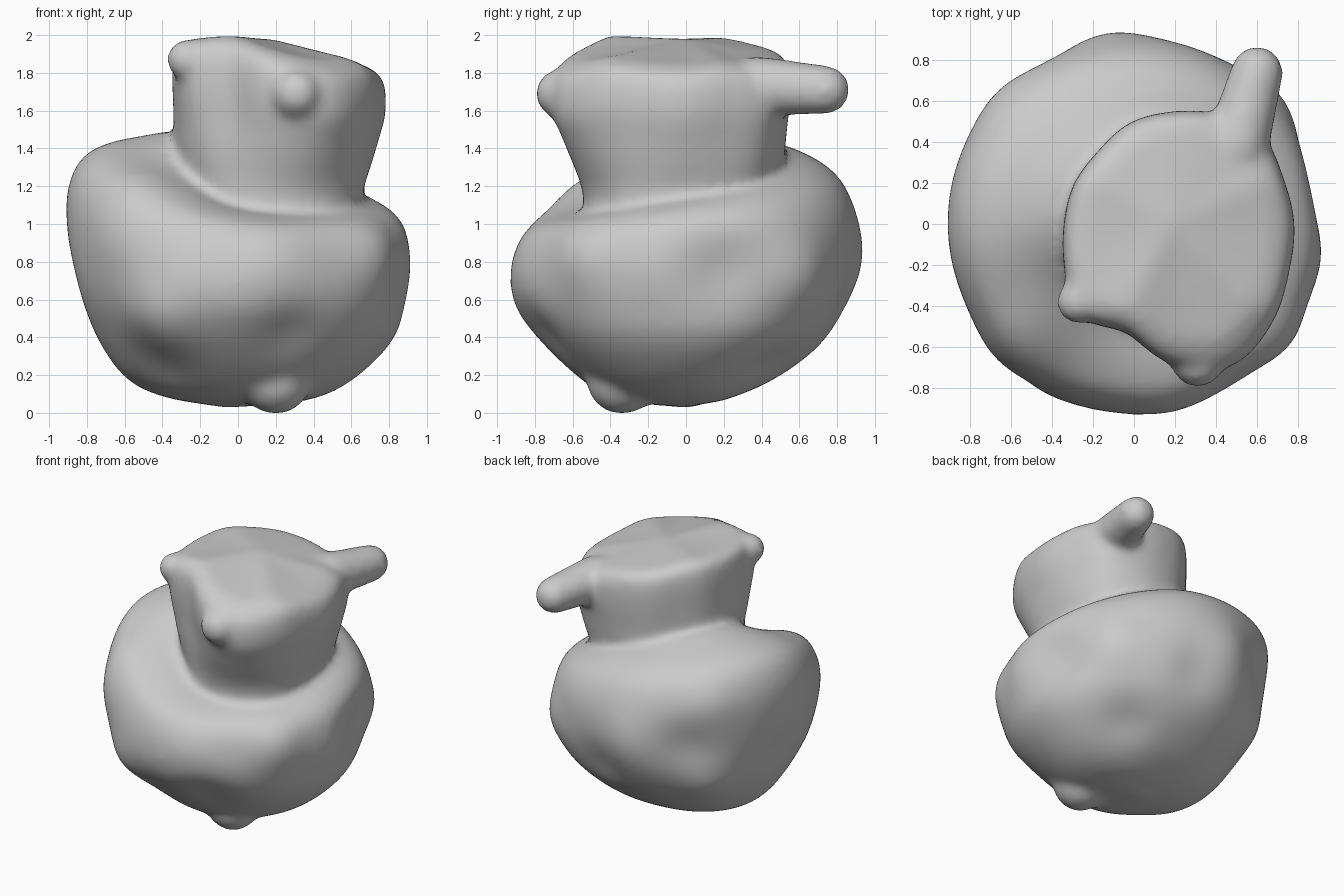
import bpy, bmesh, math
from mathutils import Vector

cube = bpy.data.objects.get("Cube")
if cube:
    bpy.data.objects.remove(cube, do_unlink=True)

SIDES = 64
bm = bmesh.new()


def around(values, angle):
    """Smooth closed curve through values given at equal steps round a circle."""
    n = len(values)
    t = angle / math.tau * n
    i = int(t)
    w = t - i
    a, b, c, d = (values[(i + k) % n] for k in (-1, 0, 1, 2))
    return b + w / 2 * (c - a + w * (2 * a - 5 * b + 4 * c - d + w * (3 * (b - c) + d - a)))


def rounded(rings):
    """Cut the corners between rings so the profile curves."""
    new = [rings[0]]
    for a, b in zip(rings, rings[1:]):
        for w in (.25, .75):
            new.append([p.lerp(q, w) for p, q in zip(a, b)])
    return new + [rings[-1]]


def loft(rings, bottom, top):
    """Skin closed rings of points and close both ends with a fan."""
    rings = rounded(rounded(rings))
    loops = [[bm.verts.new(p) for p in ring] for ring in rings]
    for a, b in zip(loops, loops[1:]):
        for i in range(SIDES):
            j = (i + 1) % SIDES
            bm.faces.new((a[i], a[j], b[j], b[i]))
    lo, hi = bm.verts.new(bottom), bm.verts.new(top)
    for i in range(SIDES):
        j = (i + 1) % SIDES
        bm.faces.new((lo, loops[0][j], loops[0][i]))
        bm.faces.new((hi, loops[-1][i], loops[-1][j]))


def horn(tip, tip_r, root, root_r):
    """Tapered rounded prong: the hull of two balls."""
    part = bmesh.new()
    for centre, r in ((tip, tip_r), (root, root_r)):
        ball = bmesh.ops.create_icosphere(part, subdivisions=3, radius=r)
        bmesh.ops.translate(part, verts=ball["verts"], vec=centre)
    out = bmesh.ops.convex_hull(part, input=part.verts[:])
    inner = [g for g in out["geom_interior"] if isinstance(g, bmesh.types.BMVert)]
    bmesh.ops.delete(part, geom=inner, context="VERTS")
    temp = bpy.data.meshes.new("horn")
    part.to_mesh(temp)
    part.free()
    bm.from_mesh(temp)
    bpy.data.meshes.remove(temp)


angles = [math.tau * i / SIDES for i in range(SIDES)]

# Lumpy body: radius and height on the left, back, right and front
profiles = [
    [(.15, .05), (.42, .08), (.63, .19), (.84, .4), (.89, .6), (.9, .8), (.89, 1.02), (.74, 1.13), (.45, 1.19)],
    [(.1, .06), (.22, .08), (.47, .18), (.74, .38), (.88, .6), (.92, .8), (.9, 1.1), (.78, 1.31), (.45, 1.43)],
    [(.15, .05), (.4, .09), (.6, .18), (.75, .4), (.86, .65), (.91, .95), (.91, 1.23), (.79, 1.42), (.4, 1.48)],
    [(.15, .05), (.4, .08), (.58, .2), (.79, .4), (.92, .58), (.93, .78), (.85, .99), (.7, 1.06), (.45, 1.11)],
]
rings = []
for level in zip(*profiles):
    ring = []
    for a in angles:
        r = around([p[0] for p in level], a)
        z = around([p[1] for p in level], a)
        ring.append(Vector((r * math.cos(a), r * math.sin(a), z)))
    rings.append(ring)
loft(rings, (0, 0, .04), (.18, 0, 1.3))

# Neck and head: round neck blending into a cornered rim, under a sloping flat top
neck = [.47, .5, .49, .48, .51, .52, .54, .54]
rim = [.6, .59, .62, .58, .545, .53, .5, .51, .52, .56, .63, .57, .68, .75, .69, .62]
levels = [(0, 1, 0), (.16, 1, .03), (.38, 1.02, .4), (.55, 1, .75), (.7, 1, 1),
          (.85, 1.01, 1), (.96, .99, 1), (1, .93, 1), (1, .8, 1)]
rings = []
for f, scale, blend in levels:
    ring = []
    for a in angles:
        r = scale * (around(neck, a) * (1 - blend) + around(rim, a) * blend)
        x, y = .18 + r * math.cos(a), r * math.sin(a)
        droop = .36 * x * x + .45 * max(0, -y - .4) + .3 * max(0, y - .2)
        ring.append(Vector((x, y, 1.05 + f * (.96 - droop))))
    rings.append(ring)
loft(rings, (.18, 0, 1.05), (.18, 0, 1.99))

# Snout, ear and rear prong
horn((.31, -.67, 1.7), .13, (.34, -.35, 1.64), .27)
horn((-.27, -.38, 1.88), .11, (.05, -.12, 1.74), .2)
horn((.6, .74, 1.72), .13, (.5, .38, 1.74), .16)

# Rounded feet under the body
horn((.2, -.34, .19), .19, (.1, -.2, .45), .36)
horn((-.05, 0, .16), .13, (0, 0, .5), .3)

mesh = bpy.data.meshes.new("lumpy_pot")
bm.to_mesh(mesh)
bm.free()
pot = bpy.data.objects.new("lumpy_pot", mesh)
bpy.context.collection.objects.link(pot)
bpy.context.view_layer.objects.active = pot
pot.select_set(True)

# Fuse all parts into one soft skin
remesh = pot.modifiers.new("fuse", "REMESH")
remesh.mode = "VOXEL"
remesh.voxel_size = .025
soften = pot.modifiers.new("soften", "SMOOTH")
soften.factor = .5
soften.iterations = 16
for name in ("fuse", "soften"):
    bpy.ops.object.modifier_apply(modifier=name)

# Soft bulges and hollows: centre and outward push
lumps = [
    ((-.4, -.7, .52), .05), ((-.4, -.5, .2), -.03), ((.3, -.8, .4), -.04),
    ((.72, -.55, .85), .06), ((.86, .2, .75), -.04), ((.65, .58, .75), .05),
    ((.15, .88, .6), -.04), ((-.5, .72, .85), -.04), ((-.86, .1, .68), -.03),
    ((-.62, -.62, .95), .03), ((-.5, -.5, 1.2), .04), ((.45, .45, .25), -.04),
    ((-.6, .55, .5), .04), ((-.1, .85, .85), .03), ((-.6, .6, 1.15), .03),
    ((.88, -.2, .8), .03), ((.2, -.9, .85), .02),
]
for v in pot.data.vertices:
    out = (v.co - Vector((0, 0, .75))).normalized()
    push = sum(amp * math.exp(-(v.co - Vector(c)).length_squared / .04) for c, amp in lumps)
    v.co += out * push

# Stand on the ground
low = min(v.co.z for v in pot.data.vertices)
for v in pot.data.vertices:
    v.co.z -= low

clay = bpy.data.materials.new("grey_clay")
clay.use_nodes = True
colour = (.6, .6, .6, 1)
clay.diffuse_color = colour
clay.node_tree.nodes["Principled BSDF"].inputs["Base Color"].default_value = colour
pot.data.materials.append(clay)
bpy.ops.object.shade_smooth()
